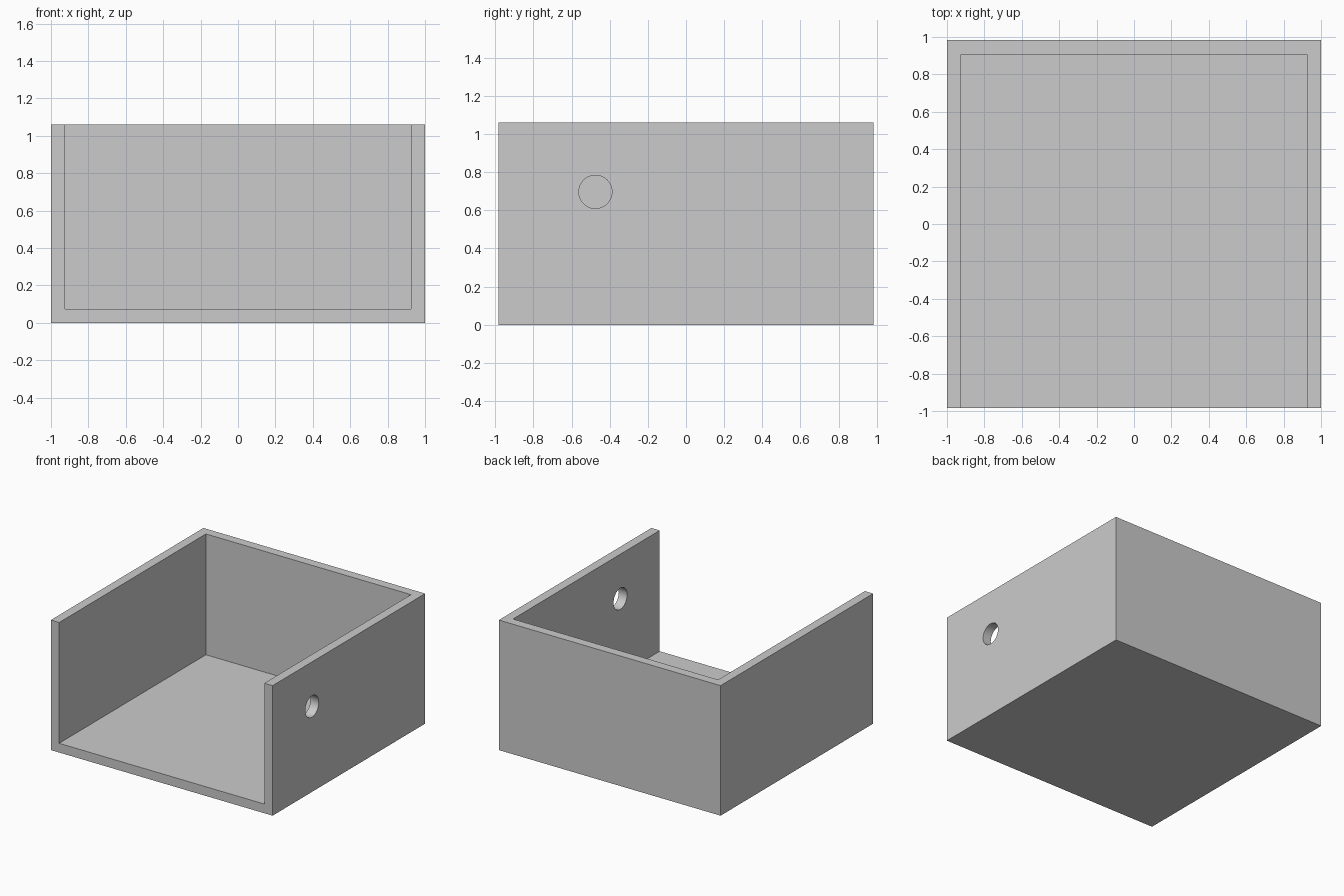
import bpy
import math
from mathutils import Matrix

cube = bpy.data.objects.get("Cube")
if cube:
    bpy.data.objects.remove(cube, do_unlink=True)

WIDTH, DEPTH, HEIGHT, WALL = 2.0, 1.965, 1.06, 0.075

grey = bpy.data.materials.new("plain grey")
grey.use_nodes = True
colour = (0.6, 0.6, 0.6, 1.0)
grey.diffuse_color = colour
grey.node_tree.nodes["Principled BSDF"].inputs["Base Color"].default_value = colour


def box(name, low, high):
    """Box spanning two opposite corners."""
    size = [h - l for l, h in zip(low, high)]
    centre = [(h + l) / 2 for l, h in zip(low, high)]
    bpy.ops.mesh.primitive_cube_add(size=1, location=centre)
    ob = bpy.context.object
    ob.name = name
    ob.data.transform(Matrix.Diagonal((*size, 1)))
    ob.data.materials.append(grey)
    return ob


def cut(target, cutter):
    """Subtract a hidden helper from the target."""
    mod = target.modifiers.new(cutter.name, "BOOLEAN")
    mod.operation = "DIFFERENCE"
    mod.solver = "EXACT"
    mod.object = cutter
    bpy.context.view_layer.objects.active = target
    bpy.ops.object.modifier_apply(modifier=mod.name)
    bpy.data.objects.remove(cutter, do_unlink=True)


x, y = WIDTH / 2, DEPTH / 2

# Tray body: a solid block hollowed out, open at the top and the front
tray = box("open_tray", (-x, -y, 0), (x, y, HEIGHT))
cut(tray, box("cavity_cutter", (-x + WALL, -y - 1, WALL),
              (x - WALL, y - WALL, HEIGHT + 1)))

# Round hole through the left wall only
bpy.ops.mesh.primitive_cylinder_add(
    vertices=48, radius=0.087, depth=WALL * 4,
    location=(x - WALL / 2, -0.475, 0.697), rotation=(0, math.pi / 2, 0))
hole = bpy.context.object
hole.name = "hole_cutter"
hole.data.materials.append(grey)
cut(tray, hole)

# Smooth the bore while keeping the box edges crisp
bpy.ops.object.select_all(action="DESELECT")
tray.select_set(True)
bpy.context.view_layer.objects.active = tray
bpy.ops.object.shade_smooth_by_angle(angle=math.radians(30))
